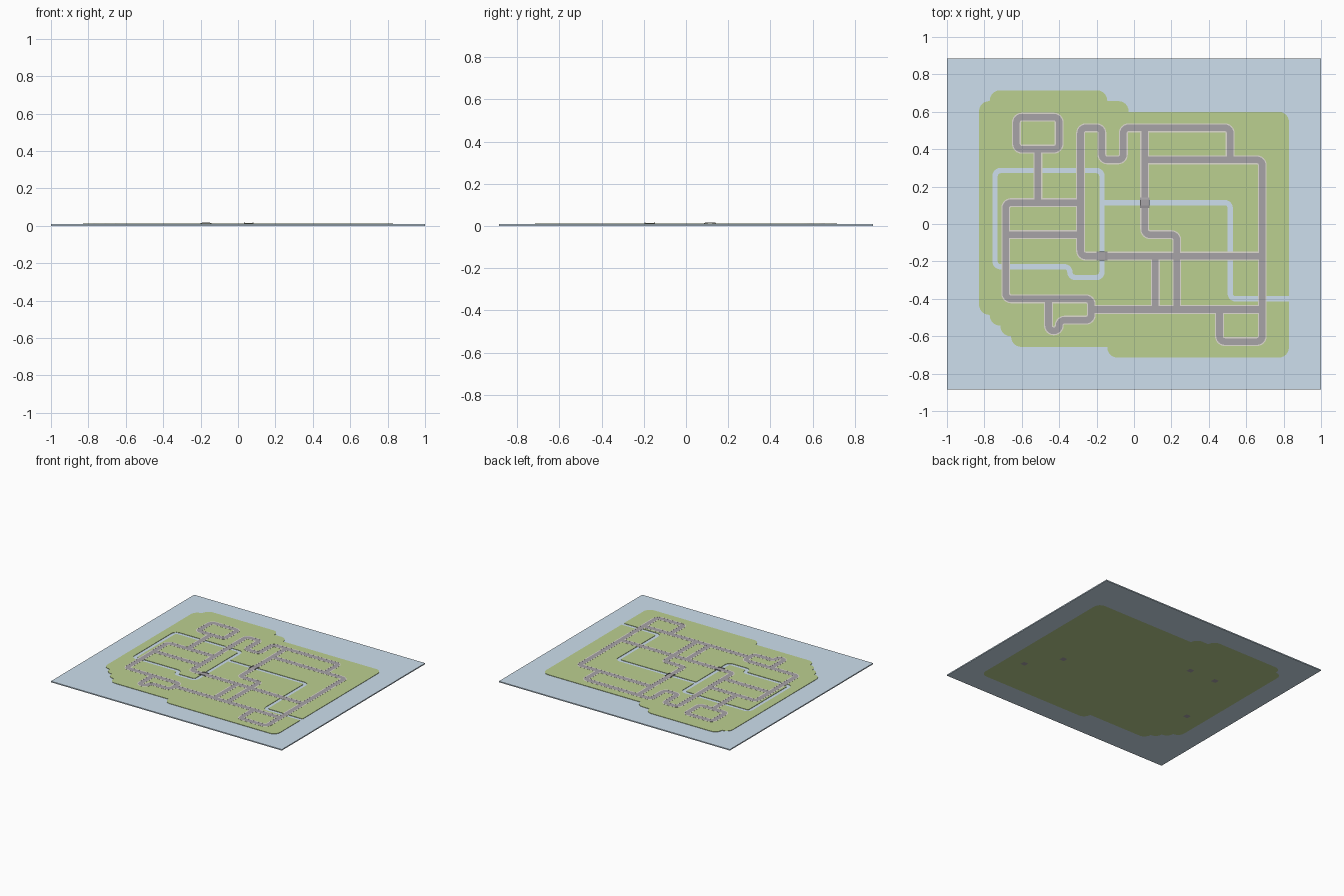
import bpy, bmesh, math
from mathutils import Vector

if "Cube" in bpy.data.objects:
    bpy.data.objects.remove(bpy.data.objects["Cube"])

T = 2 / 35                      # one map tile
Z_WATER, Z_LAND = 0.0086, 0.0116


def material(name, rgb):
    m = bpy.data.materials.new(name)
    m.diffuse_color = (*rgb, 1)
    m.use_nodes = True
    m.node_tree.nodes["Principled BSDF"].inputs["Base Color"].default_value = m.diffuse_color
    return m


BLUE = material("water_blue", (0.61, 0.74, 0.85))
GREEN = material("grass_green", (0.50, 0.63, 0.28))
GREY = material("asphalt_grey", (0.39, 0.37, 0.39))
PALE = material("kerb_pale", (0.74, 0.71, 0.64))
DECK = material("bridge_grey", (0.33, 0.32, 0.33))


def finish(name, bm, mat=None):
    bmesh.ops.recalc_face_normals(bm, faces=bm.faces)
    me = bpy.data.meshes.new(name)
    bm.to_mesh(me)
    bm.free()
    ob = bpy.data.objects.new(name, me)
    bpy.context.collection.objects.link(ob)
    if mat:
        me.materials.append(mat)
    else:
        ob.hide_render = True       # cutter
        ob.hide_set(True)
    return ob


def extrude(bm, vec):
    """Turn the flat faces in bm into a closed solid."""
    r = bmesh.ops.extrude_face_region(bm, geom=bm.faces[:])
    bmesh.ops.translate(bm, vec=vec, verts=[g for g in r["geom"] if isinstance(g, bmesh.types.BMVert)])


def prism(name, pts, z0, z1, mat=None):
    bm = bmesh.new()
    bm.faces.new([bm.verts.new((x * T, y * T, z0)) for x, y in pts])
    extrude(bm, (0, 0, z1 - z0))
    return finish(name, bm, mat)


def blocks(name, cells, size, z0, z1, mat=None):
    bm = bmesh.new()
    h = size / 2
    for cx, cy in cells:
        bm.faces.new([bm.verts.new(((cx + a * h) * T, (cy + b * h) * T, z0))
                      for a, b in ((-1, -1), (1, -1), (1, 1), (-1, 1))])
    extrude(bm, (0, 0, z1 - z0))
    return finish(name, bm, mat)


def cut(ob, cutter):
    m = ob.modifiers.new("cut", "BOOLEAN")
    m.operation, m.solver, m.object = "DIFFERENCE", "EXACT", cutter


def links(paths):
    """Tile -> set of directions in which the path leaves it."""
    net = {}
    for path in paths:
        for (x0, y0), (x1, y1) in zip(path, path[1:]):
            n = max(abs(x1 - x0), abs(y1 - y0))
            dx, dy = (x1 - x0) // n, (y1 - y0) // n
            for i in range(n):
                x, y = x0 + dx * i, y0 + dy * i
                net.setdefault((x, y), set()).add((dx, dy))
                net.setdefault((x + dx, y + dy), set()).add((-dx, -dy))
    return net


def ribbon(name, net, h, z0, z1, mat=None, skip=()):
    """Band of half width h through all tiles, with rounded bends."""
    bm = bmesh.new()

    def quad(o, pts):
        bm.faces.new([bm.verts.new(((o[0] + p[0]) * T, (o[1] + p[1]) * T, z0)) for p in pts])

    for cell, dirs in net.items():
        if cell in skip:
            continue
        d = [Vector(v) for v in sorted(dirs)]
        if len(d) == 2 and d[0].dot(d[1]) == 0:
            c = (d[0] + d[1]) / 2

            def arc(i, r):
                a = math.pi / 2 * i / 6
                return c - r * (math.cos(a) * d[1] + math.sin(a) * d[0])
            for i in range(6):
                quad(cell, [arc(i, .5 - h), arc(i, .5 + h), arc(i + 1, .5 + h), arc(i + 1, .5 - h)])
        else:
            quad(cell, [(-h, -h), (h, -h), (h, h), (-h, h)])
            for v in d:
                s = Vector((-v.y, v.x)) * h
                quad(cell, [v * h - s, v * .5 - s, v * .5 + s, v * h + s])
    bmesh.ops.remove_doubles(bm, verts=bm.verts, dist=1e-5)
    bmesh.ops.recalc_face_normals(bm, faces=bm.faces)
    extrude(bm, (0, 0, z1 - z0))
    return finish(name, bm, mat)


def rounded(pts, r=0.95, n=6):
    """Round the convex corners of a clockwise outline."""
    out = []
    for i, p in enumerate(pts):
        p = Vector(p)
        a = (Vector(pts[i - 1]) - p).normalized()
        b = (Vector(pts[(i + 1) % len(pts)]) - p).normalized()
        if a.x * b.y - a.y * b.x > 0:
            c = p + r * (a + b)
            for k in range(n + 1):
                t = math.pi / 2 * k / n
                out.append(c - r * (math.cos(t) * b + math.sin(t) * a))
        else:
            out.append(p)
    return out


# Coast outline, rivers and roads, all in tile units
coast = rounded([(-13.5, 12.5), (-2.5, 12.5), (-2.5, 11.5), (-.5, 11.5), (-.5, 10.5), (14.5, 10.5),
                 (14.5, -12.5), (-2.5, -12.5), (-2.5, -11.5), (-11.5, -11.5), (-11.5, -10.5),
                 (-12.5, -10.5), (-12.5, -9.5), (-13.5, -9.5), (-13.5, -8.5), (-14.5, -8.5),
                 (-14.5, 11.5), (-13.5, 11.5)])
rivers = links([
    [(-13, 5), (-3, 5), (-3, -5), (-6, -5), (-6, -4), (-13, -4), (-13, 5)],
    [(-3, 2), (9, 2), (9, -7), (15, -7)]])
roads = links([
    [(-11, 10), (-7, 10), (-7, 7), (-11, 7), (-11, 10)],
    [(-9, 7), (-9, 2)],
    [(-5, 2), (-12, 2), (-12, -7), (-4, -7), (-4, -9), (-7, -9), (-7, -10), (-8, -10), (-8, -7)],
    [(-12, -1), (-5, -1)],
    [(12, -3), (-5, -3), (-5, 9), (-3, 9), (-3, 6), (-1, 6), (-1, 9), (9, 9), (9, 6)],
    [(1, 6), (12, 6), (12, -11), (8, -11), (8, -8)],
    [(1, 9), (1, -1), (4, -1), (4, -8)],
    [(-4, -8), (12, -8)],
    [(2, -3), (2, -8)]])
bridges = {(1, 2): (0, 1), (-3, -3): (1, 0)}
culverts = [c for c in roads if c in rivers and c not in bridges]

# Sea plate with a hole for the island
sea = prism("sea", [(-17.5, -15.5), (17.5, -15.5), (17.5, 15.5), (-17.5, 15.5)], 0, Z_WATER, BLUE)
cut(sea, prism("sea_cutter", coast, -0.02, 0.04))

# Island with river channels
island = prism("island", coast, 0, Z_LAND, GREEN)
cut(island, ribbon("river_cutter", rivers, .25, Z_WATER - 0.0004, 0.04))
cut(island, blocks("culvert_cutter", culverts, .7, -0.02, 0.04))
ribbon("river", rivers, .25, Z_WATER - 0.0008, Z_WATER, BLUE, skip=[(15, -7)])
blocks("culverts", culverts, .7, 0, Z_LAND, GREY)

# Roads between pale kerbs
ribbon("road", roads, .31, Z_LAND - 0.001, Z_LAND + 0.0003, GREY, skip=bridges)
kerb = ribbon("kerb", roads, .42, Z_LAND - 0.001, Z_LAND + 0.0007, PALE, skip=bridges)
cut(kerb, ribbon("kerb_cutter", roads, .31, -0.02, 0.04))

# Arched bridges: deck and two parapets
for n, (cell, along) in enumerate(bridges.items()):
    u = Vector((*along, 0))
    s = Vector((-u.y, u.x, 0))
    o = Vector((*cell, 0))
    for part, s0, s1, lift in (("deck", -.34, .34, 0), ("parapet_left", .34, .43, .05),
                               ("parapet_right", -.43, -.34, .05)):
        top = [(-.5, 0.205 + lift), (-.27, .26 + lift), (.27, .26 + lift), (.5, 0.205 + lift)]
        under = [(.5, .18), (.27, .18), (.2, .23), (-.2, .23), (-.27, .18), (-.5, .18)]
        bm = bmesh.new()
        bm.faces.new([bm.verts.new((o + u * a + s * s0 + Vector((0, 0, z))) * T) for a, z in top + under])
        extrude(bm, s * (s1 - s0) * T)
        finish(f"bridge_{part}_{n + 1}", bm, GREY if part == "deck" else DECK)
